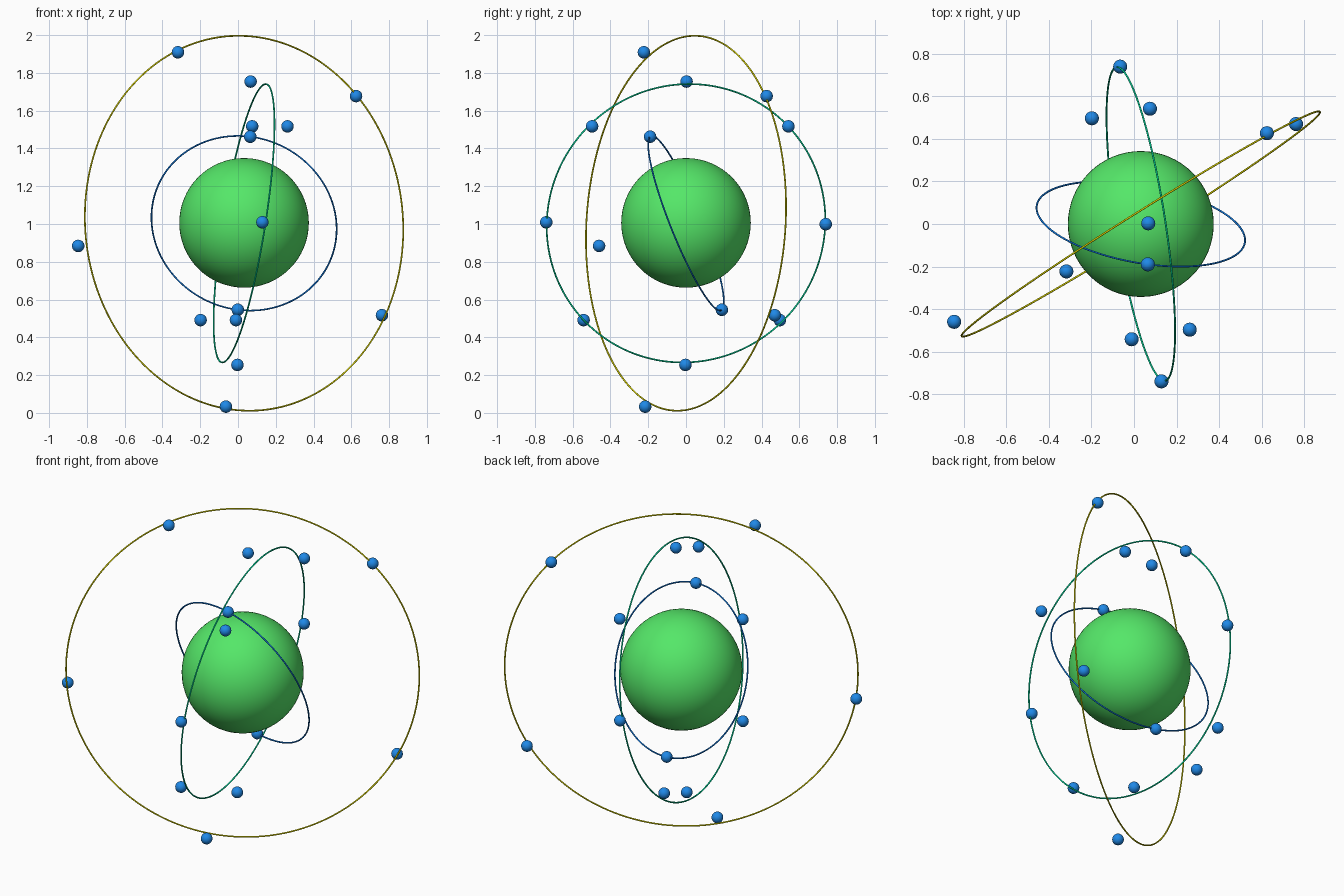
import bpy
from mathutils import Vector

cube = bpy.data.objects.get("Cube")
if cube:
    bpy.data.objects.remove(cube, do_unlink=True)

CENTRE = Vector((0.032, 0, 1.004))


def material(name, colour):
    mat = bpy.data.materials.new(name)
    mat.use_nodes = True
    rgba = (*colour, 1)
    mat.diffuse_color = rgba
    mat.node_tree.nodes["Principled BSDF"].inputs["Base Color"].default_value = rgba
    return mat


def finish(name, mat):
    obj = bpy.context.object
    obj.name = name
    obj.data.materials.append(mat)
    bpy.ops.object.shade_smooth()


def ball(name, offset, radius, mat, segments):
    bpy.ops.mesh.primitive_uv_sphere_add(
        segments=segments, ring_count=segments // 2, radius=radius,
        location=CENTRE + Vector(offset))
    finish(name, mat)


def orbit(name, radius, normal, mat):
    turn = Vector(normal).to_track_quat('Z', 'Y').to_euler()
    bpy.ops.mesh.primitive_torus_add(
        major_segments=160, minor_segments=8, major_radius=radius,
        minor_radius=0.0045, location=CENTRE, rotation=turn)
    finish(name, mat)


green = material("nucleus green", (0.09, 0.8, 0.14))
blue = material("electron blue", (0.014, 0.25, 0.8))
royal = material("inner orbit blue", (0.004, 0.2, 0.8))
teal = material("middle orbit green", (0, 0.8, 0.38))
yellow = material("outer orbit yellow", (0.8, 0.75, 0))

# Nucleus
ball("nucleus", (0, 0, 0.002), 0.343, green, 64)

# Tilted orbit rings
orbit("inner_orbit", 0.497, (0.165, 0.915, 0.367), royal)
orbit("middle_orbit", 0.746, (0.975, 0.15, -0.155), teal)
orbit("outer_orbit", 0.994, (-0.53, 0.846, -0.055), yellow)

# Electrons of the inner and middle shells, in opposite pairs
PAIRS = {
    "inner_electron": [(0.033, -0.19, 0.458)],
    "middle_electron": [(0.035, 0.003, 0.75), (0.043, 0.542, 0.513),
                        (0.23, -0.497, 0.513), (0.097, -0.74, 0.005)],
}
for name, offsets in PAIRS.items():
    for offset in offsets:
        for side in (1, -1):
            ball(name, Vector(offset) * side, 0.033, blue, 24)

# Electrons of the outer shell
for offset in [(-0.35, -0.223, 0.905), (0.593, 0.427, 0.673),
               (-0.878, -0.46, -0.12), (0.73, 0.47, -0.487),
               (-0.096, -0.216, -0.971)]:
    ball("outer_electron", offset, 0.033, blue, 24)
